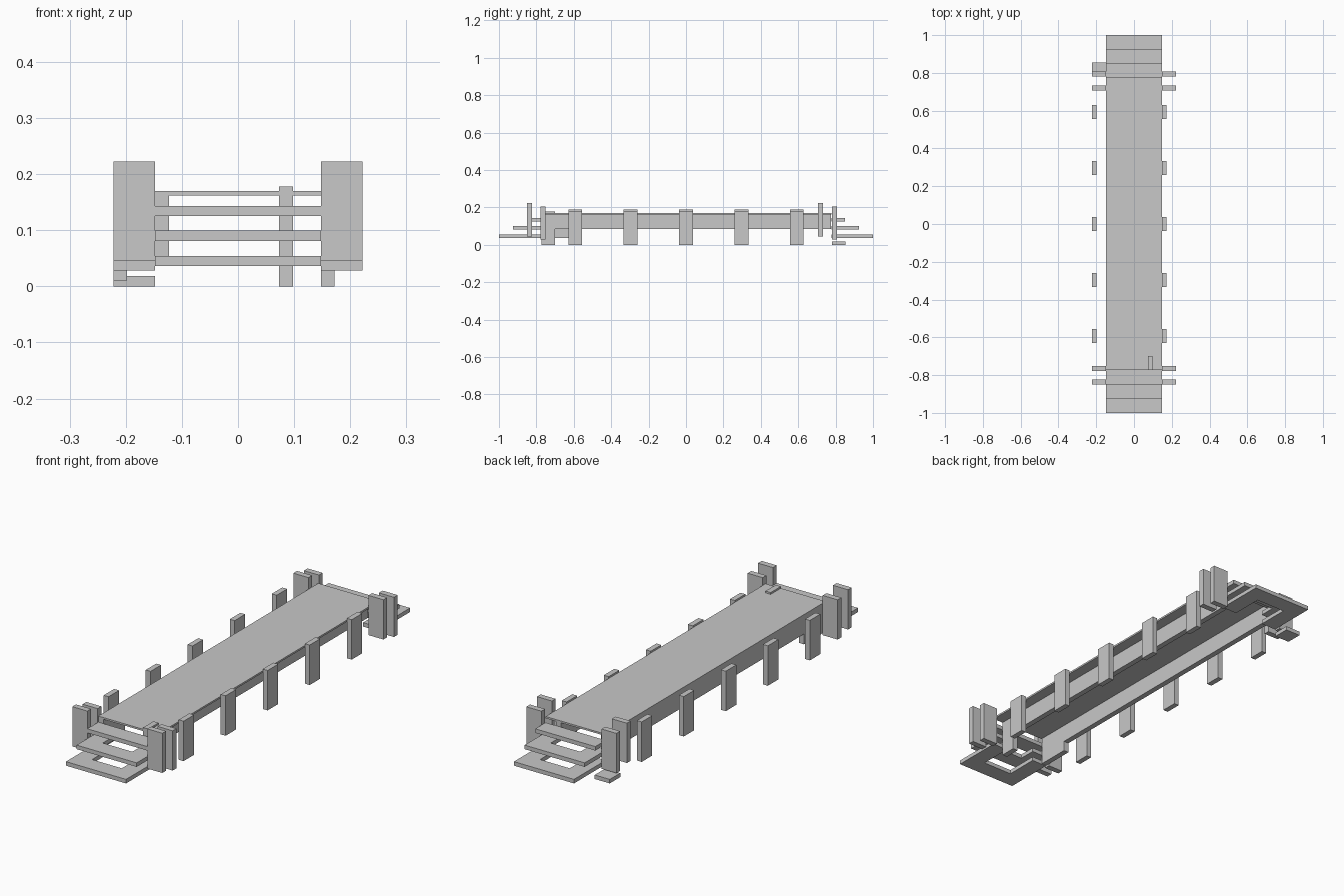
import bpy

if "Cube" in bpy.data.objects:
    bpy.data.objects.remove(bpy.data.objects["Cube"])

grey = bpy.data.materials.new("plain_grey")
grey.diffuse_color = (0.58, 0.58, 0.58, 1)
grey.use_nodes = True
grey.node_tree.nodes["Principled BSDF"].inputs["Base Color"].default_value = grey.diffuse_color


def prism(name, outline, z0, z1):
    """Upright prism from a counter-clockwise xy outline."""
    n = len(outline)
    verts = [(x, y, z) for z in (z0, z1) for x, y in outline]
    faces = [tuple(reversed(range(n))), tuple(range(n, 2 * n))]
    faces += [(i, (i + 1) % n, n + (i + 1) % n, n + i) for i in range(n)]
    mesh = bpy.data.meshes.new(name)
    mesh.from_pydata(verts, [], faces)
    mesh.materials.append(grey)
    obj = bpy.data.objects.new(name, mesh)
    bpy.context.collection.objects.link(obj)
    return obj


def box(name, x0, x1, y0, y1, z0, z1):
    return prism(name, [(x0, y0), (x1, y0), (x1, y1), (x0, y1)], z0, z1)


W = 0.148    # half width of the walkway
OUT = 0.222  # outer face of the posts

# Walkway deck and its two support beams
box("deck", -W, W, -0.772, 0.777, 0.162, 0.17)
box("left_beam", -W, -0.123, -0.77, 0.775, 0.083, 0.162)
box("right_beam", 0.073, 0.098, -0.77, 0.775, 0.083, 0.162)
box("left_beam_foot", -W, -0.123, -0.77, -0.62, 0.037, 0.083)
box("beam_end_post", 0.073, 0.098, -0.772, -0.70, 0.0, 0.178)

# Steps at both ends: U-shaped lower steps, plain top step
for end, s, inner in (("front", -1, 0.772), ("back", 1, 0.777)):
    for i, (outer, z0, z1) in enumerate(((1.0, 0.036, 0.054),
                                         (0.925, 0.081, 0.099),
                                         (0.85, 0.125, 0.143))):
        name = f"{end}_step_{i + 1}"
        if i == 2:
            lo, hi = sorted((s * inner, s * outer))
            box(name, -W, W, lo, hi, z0, z1)
            continue
        edge = outer - 0.077
        u = [(-W, outer), (-W, inner), (-0.073, inner), (-0.073, edge),
             (0.073, edge), (0.073, inner), (W, inner), (W, outer)]
        u = [(x, s * y) for x, y in u]
        prism(name, u if s > 0 else u[::-1], z0, z1)

# Paired wide posts at the four corners
for side, s in (("left", -1), ("right", 1)):
    x0, x1 = sorted((s * W, s * OUT))
    for name, y0, z0 in (("front_outer", -0.85, 0.045),
                         ("front_inner", -0.777, 0.028),
                         ("back_inner", 0.707, 0.045),
                         ("back_outer", 0.781, 0.028)):
        box(f"{side}_{name}_post", x0, x1, y0, y0 + 0.026, z0, z0 + 0.177)

# Slim posts along both sides
for i in range(5):
    y = (i - 2) * 0.296
    box(f"left_side_post_{i + 1}", -OUT, -0.198, y - 0.037, y + 0.037, 0.01, 0.188)
    box(f"right_side_post_{i + 1}", W, 0.172, y - 0.037, y + 0.037, 0.0, 0.178)

# Small foot plate at the back left corner
box("foot_plate", -OUT, -W, 0.78, 0.854, 0.0, 0.018)
